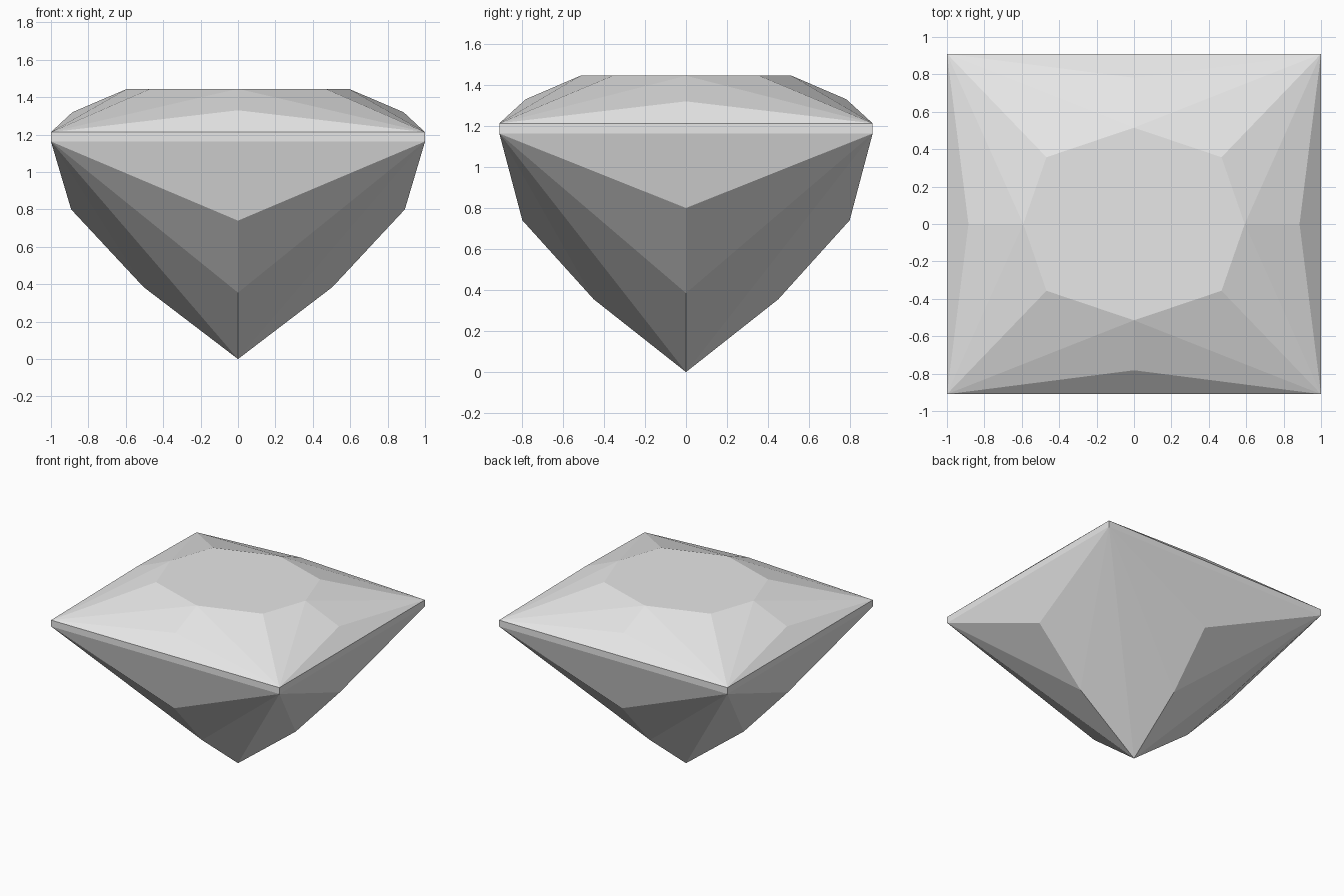
import bpy
import bmesh

cube = bpy.data.objects.get("Cube")
if cube:
    bpy.data.objects.remove(cube, do_unlink=True)

CORNERS = [(1, -1), (1, 1), (-1, 1), (-1, -1)]
MIDS = [(1, 0), (0, 1), (-1, 0), (0, -1)]

bm = bmesh.new()


def ring(signs, rx, ry, zx, zy=None):
    """Four points; those on the y axis may sit at their own height zy."""
    zy = zx if zy is None else zy
    return [bm.verts.new((sx * rx, sy * ry, zx if sx else zy)) for sx, sy in signs]


# Girdle corners
girdle_top = ring(CORNERS, 1.0, 0.91, 1.213)
girdle_low = ring(CORNERS, 1.0, 0.91, 1.163)

# Crown and table points
crown_mid = ring(MIDS, 0.885, 0.782, 1.32, 1.33)
table_mid = ring(MIDS, 0.592, 0.515, 1.445)
table_corner = ring(CORNERS, 0.468, 0.357, 1.445)

# Pavilion points down to the tip
pavilion_upper = ring(MIDS, 0.892, 0.798, 0.80, 0.74)
pavilion_lower = ring(MIDS, 0.505, 0.45, 0.385, 0.355)
tip = bm.verts.new((0, 0, 0))

for k in range(4):
    n = (k + 1) % 4
    # Girdle band and the large triangles above and below it
    bm.faces.new((girdle_low[k], girdle_low[n], girdle_top[n], girdle_top[k]))
    bm.faces.new((girdle_top[k], girdle_top[n], crown_mid[k]))
    bm.faces.new((girdle_low[n], girdle_low[k], pavilion_upper[k]))
    # Mirrored facets fanning out of the two corners of this side
    for c in (k, n):
        bm.faces.new((girdle_top[c], crown_mid[k], table_mid[k]))
        bm.faces.new((girdle_top[c], table_mid[k], table_corner[c]))
        bm.faces.new((girdle_low[c], pavilion_upper[k], pavilion_lower[k]))
        bm.faces.new((girdle_low[c], pavilion_lower[k], tip))

# Flat eight-sided table
bm.faces.new([v for pair in zip(table_corner, table_mid) for v in pair])
bmesh.ops.recalc_face_normals(bm, faces=bm.faces[:])

mesh = bpy.data.meshes.new("gemstone")
bm.to_mesh(mesh)
bm.free()

# Single grey material
grey = bpy.data.materials.new("light_grey")
grey.use_nodes = True
colour = (0.8, 0.8, 0.8, 1.0)
grey.diffuse_color = colour
grey.node_tree.nodes["Principled BSDF"].inputs["Base Color"].default_value = colour
mesh.materials.append(grey)

gem = bpy.data.objects.new("gemstone", mesh)
bpy.context.scene.collection.objects.link(gem)
